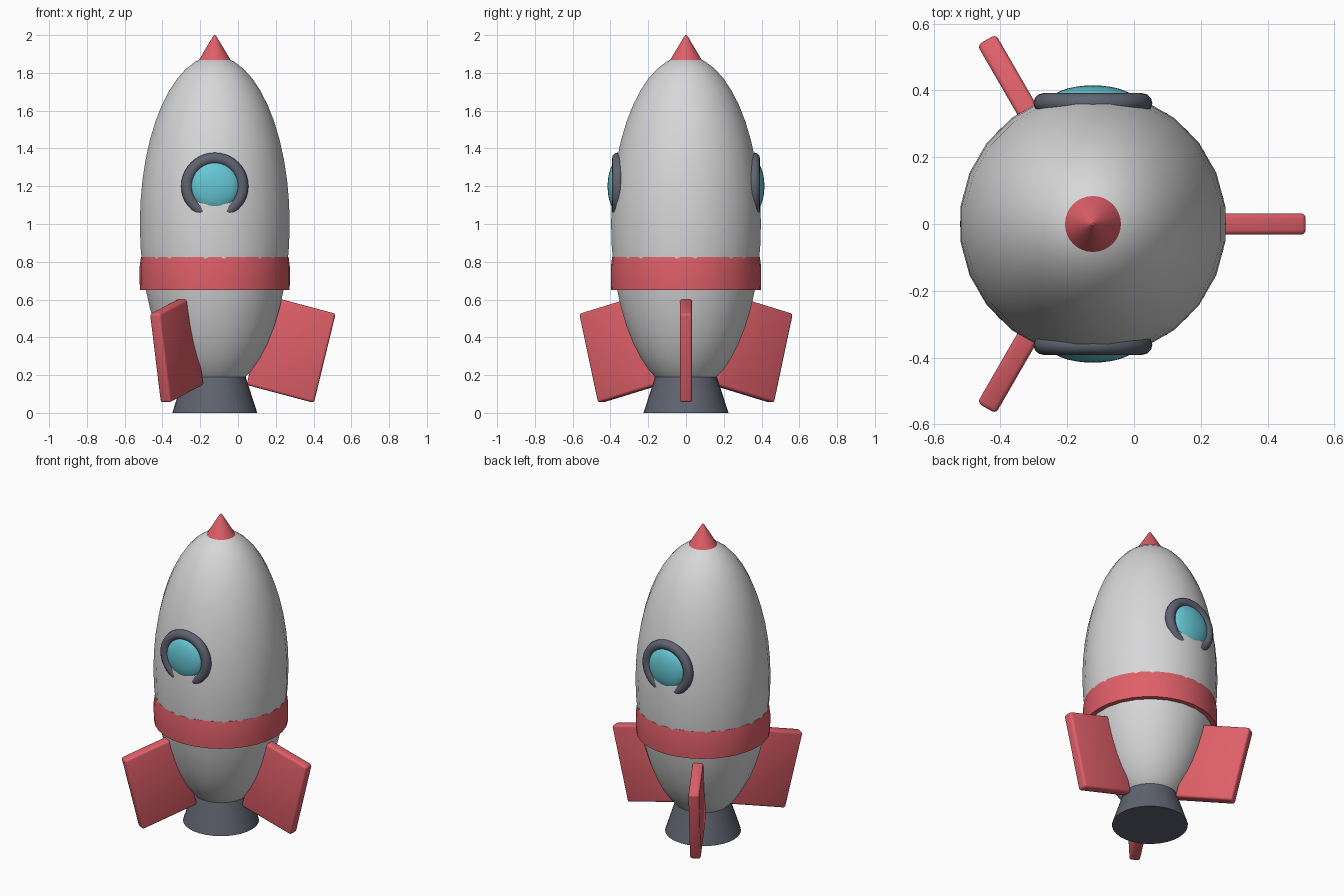
import bpy, bmesh, math
from mathutils import Vector, Matrix

if "Cube" in bpy.data.objects:
    bpy.data.objects.remove(bpy.data.objects["Cube"])

AX = -0.123  # x of the rocket axis


def material(name, rgb):
    m = bpy.data.materials.new(name)
    m.diffuse_color = (*rgb, 1)
    m.use_nodes = True
    m.node_tree.nodes["Principled BSDF"].inputs["Base Color"].default_value = m.diffuse_color
    return m


GREY = material("light_grey", (0.68, 0.68, 0.69))
RED = material("red", (0.74, 0.115, 0.14))
DARK = material("dark_grey", (0.115, 0.125, 0.16))
TEAL = material("teal", (0.13, 0.57, 0.66))


def finish(bm, name, mat, loc, angle=40):
    bmesh.ops.recalc_face_normals(bm, faces=bm.faces)
    me = bpy.data.meshes.new(name)
    bm.to_mesh(me)
    bm.free()
    me.materials.append(mat)
    ob = bpy.data.objects.new(name, me)
    bpy.context.collection.objects.link(ob)
    ob.location = loc
    bpy.ops.object.select_all(action='DESELECT')
    ob.select_set(True)
    bpy.context.view_layer.objects.active = ob
    bpy.ops.object.shade_smooth_by_angle(angle=math.radians(angle))
    return ob


def lathe(name, profile, mat, segs=32, phase=0.0, closed=False):
    """Revolve (radius, z) points about the axis; open ends get caps."""
    bm = bmesh.new()
    rings = []
    for r, z in profile:
        rings.append([bm.verts.new((r * math.cos(a), r * math.sin(a), z))
                      for a in (phase + 2 * math.pi * i / segs for i in range(segs))])
    pairs = list(zip(rings, rings[1:]))
    if closed:
        pairs.append((rings[-1], rings[0]))
    for lo, hi in pairs:
        for i in range(segs):
            j = (i + 1) % segs
            bm.faces.new((lo[i], lo[j], hi[j], hi[i]))
    if not closed:
        bm.faces.new(rings[0])
        bm.faces.new(rings[-1])
    return finish(bm, name, mat, (AX, 0, 0))


# Hull: stretched sphere, flat facet facing each axis
bm = bmesh.new()
bmesh.ops.create_uvsphere(bm, u_segments=24, v_segments=24, radius=1)
bmesh.ops.transform(bm, verts=bm.verts,
                    matrix=Matrix.Diagonal((0.4, 0.4, 0.89, 1)) @ Matrix.Rotation(math.pi / 24, 4, 'Z'))
finish(bm, "hull", GREY, (AX, 0, 1.0))

# Nose tip, waist band and engine nozzle
lathe("nose_tip", [(0.09, 1.858), (0.010, 1.992), (0.004, 2.0)], RED)
lathe("waist_band", [(0.35, 0.65), (0.396, 0.65), (0.398, 0.70), (0.398, 0.77),
                     (0.391, 0.825), (0.36, 0.835)], RED, closed=True)
lathe("nozzle", [(0.225, 0.0), (0.162, 0.195)], DARK)

# Three fins: tilted plates with softened edges
FIN = [(0.64, 0.525), (0.525, 0.053), (0.168, 0.148), (0.283, 0.62)]
for k in range(3):
    bm = bmesh.new()
    sides = [[bm.verts.new((r, y, z)) for r, z in FIN] for y in (-0.032, 0.032)]
    bm.faces.new(sides[0])
    bm.faces.new(sides[1])
    for i in range(4):
        j = (i + 1) % 4
        bm.faces.new((sides[0][i], sides[0][j], sides[1][j], sides[1][i]))
    bmesh.ops.recalc_face_normals(bm, faces=bm.faces)
    bmesh.ops.bevel(bm, geom=bm.edges[:], offset=0.014, segments=3,
                    profile=0.5, affect='EDGES')
    fin = finish(bm, f"fin_{k + 1}", RED, (AX, 0, 0))
    fin.rotation_euler.z = math.radians(120 * k)

# Portholes on front and back: ring plus domed glass
for side, label in ((-1, "front"), (1, "back")):
    ring = lathe(f"window_ring_{label}",
                 [(0.147 + 0.031 * math.cos(a), 0.030 * math.sin(a))
                  for a in (2 * math.pi * i / 12 for i in range(12))],
                 DARK, segs=40, closed=True)
    ring.rotation_euler.x = math.pi / 2
    ring.location = (AX, side * 0.362, 1.2)

    bm = bmesh.new()
    bmesh.ops.create_uvsphere(bm, u_segments=32, v_segments=16, radius=1)
    bmesh.ops.transform(bm, verts=bm.verts, matrix=Matrix.Diagonal((0.13, 0.05, 0.13, 1)))
    finish(bm, f"window_glass_{label}", TEAL, (AX, side * 0.365, 1.2))
